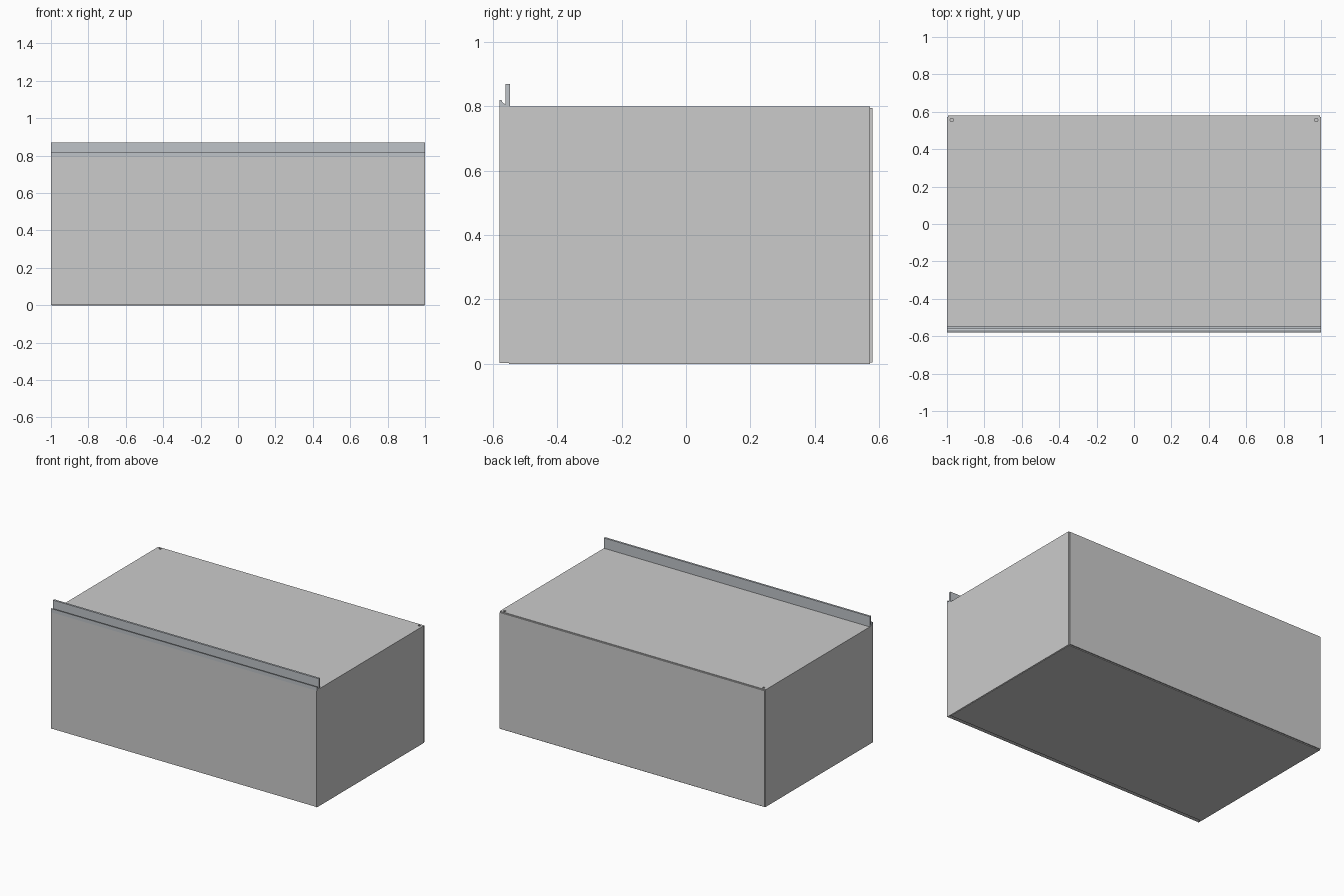
import bpy, bmesh
from mathutils import Matrix

if "Cube" in bpy.data.objects:
    bpy.data.objects.remove(bpy.data.objects["Cube"])


def add_mesh(name, bm):
    bmesh.ops.recalc_face_normals(bm, faces=bm.faces)
    me = bpy.data.meshes.new(name)
    bm.to_mesh(me)
    bm.free()
    ob = bpy.data.objects.new(name, me)
    bpy.context.collection.objects.link(ob)
    return ob


def box(name, x, y, z):
    # Box from (min, max) ranges on each axis
    bm = bmesh.new()
    bmesh.ops.create_cube(bm, size=1)
    for v in bm.verts:
        v.co = [r[0] if c < 0 else r[1] for c, r in zip(v.co, (x, y, z))]
    return add_mesh(name, bm)


def extrude_profile(name, pts, half):
    # Extrude a (y, z) outline along x
    bm = bmesh.new()
    face = bm.faces.new([bm.verts.new((-half, y, z)) for y, z in pts])
    ext = bmesh.ops.extrude_face_region(bm, geom=[face])
    verts = [g for g in ext["geom"] if isinstance(g, bmesh.types.BMVert)]
    bmesh.ops.translate(bm, verts=verts, vec=(2 * half, 0, 0))
    return add_mesh(name, bm)


T = 0.006

# Cabinet shell made of thin sheet panels
top = box("top_panel", (-1, 1), (-0.546, 0.572), (0.8 - T, 0.8))
box("bottom_panel", (-0.996, 0.996), (-0.55, 0.572), (0, T))
box("front_panel", (-0.998, 0.998), (-0.58, -0.58 + T), (0.005, 0.795))
box("front_bottom_lip", (-0.998, 0.998), (-0.58, -0.545), (0.005, 0.005 + T))
box("back_panel", (-0.995, 0.995), (0.572, 0.58), (0.005, 0.795))
for side, s in (("left", -1), ("right", 1)):
    box(side + "_panel", sorted((s, s * (1 - T))), (-0.579, 0.572), (0.003, 0.799))

# Mounting holes at the rear corners of the top
bm = bmesh.new()
for s in (-1, 1):
    bmesh.ops.create_cone(bm, cap_ends=True, segments=16, radius1=0.009,
                          radius2=0.009, depth=0.05,
                          matrix=Matrix.Translation((s * 0.974, 0.556, 0.8)))
cutter = add_mesh("hole_cutter", bm)
cutter.hide_render = True
cutter.hide_set(True)
cut = top.modifiers.new("holes", "BOOLEAN")
cut.operation = "DIFFERENCE"
cut.solver = "EXACT"
cut.object = cutter

# Front rail: low lip, sloped gutter and tall upright flange
rail = extrude_profile("front_rail", [
    (-0.58, 0.795), (-0.58, 0.82), (-0.573, 0.82), (-0.571, 0.813),
    (-0.56, 0.805), (-0.56, 0.87), (-0.546, 0.87), (-0.546, 0.795)], 1.0)
mat = bpy.data.materials.new("rail_grey")
mat.diffuse_color = (0.52, 0.55, 0.58, 1)
mat.use_nodes = True
mat.node_tree.nodes["Principled BSDF"].inputs["Base Color"].default_value = mat.diffuse_color
rail.data.materials.append(mat)
